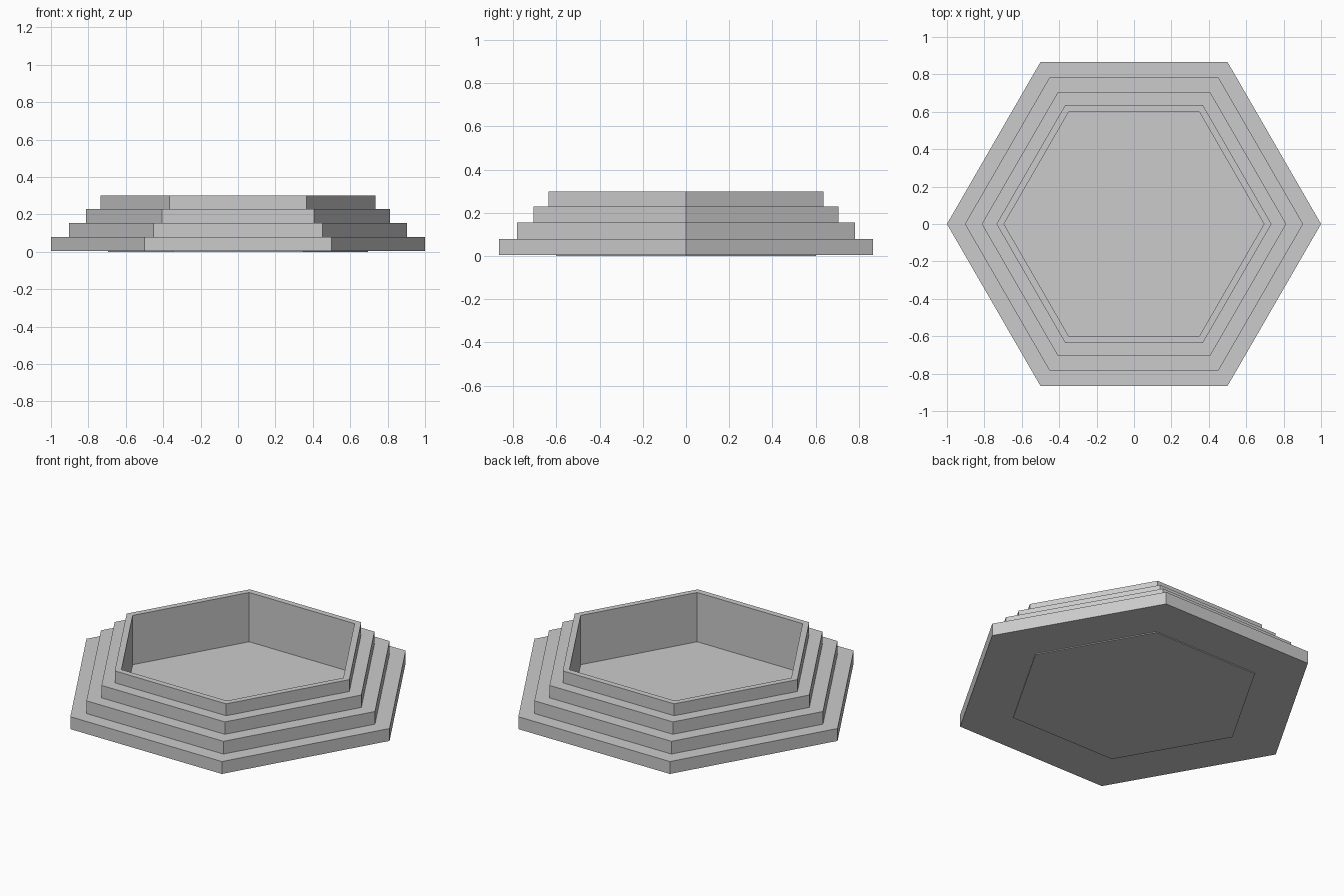
import bpy, bmesh
from math import cos, sin, pi

if "Cube" in bpy.data.objects:
    bpy.data.objects.remove(bpy.data.objects["Cube"])

SIDES = 6


def hex_ring(bm, r, z):
    return [bm.verts.new((r * cos(2 * pi * i / SIDES), r * sin(2 * pi * i / SIDES), z))
            for i in range(SIDES)]


def finish(name, bm):
    bmesh.ops.recalc_face_normals(bm, faces=bm.faces)
    mesh = bpy.data.meshes.new(name)
    bm.to_mesh(mesh)
    bm.free()
    bpy.context.collection.objects.link(bpy.data.objects.new(name, mesh))


def sweep(name, profile, closed):
    """Sweep an (r, z) profile around a hexagon; open profiles get end caps."""
    bm = bmesh.new()
    rings = [hex_ring(bm, r, z) for r, z in profile]
    pairs = list(zip(rings, rings[1:]))
    if closed:
        pairs.append((rings[-1], rings[0]))
    else:
        bm.faces.new(rings[0])
        bm.faces.new(rings[-1])
    for a, b in pairs:
        for i in range(SIDES):
            j = (i + 1) % SIDES
            bm.faces.new((a[i], a[j], b[j], b[i]))
    finish(name, bm)


# Stepped rim: four hexagonal tiers around an open basin
INNER = 0.695
BASE = 0.005
tiers = [(1.0, 0.079), (0.904, 0.155), (0.814, 0.229), (0.735, 0.30)]
profile = [(INNER, BASE)]
z = BASE
for r, top in tiers:
    profile += [(r, z), (r, top)]
    z = top
profile.append((INNER, z))
sweep("stepped_rim", profile, True)

# Thin basin floor, reaching just below the rim
sweep("basin_floor", [(INNER, 0.0), (INNER, 0.006)], False)
